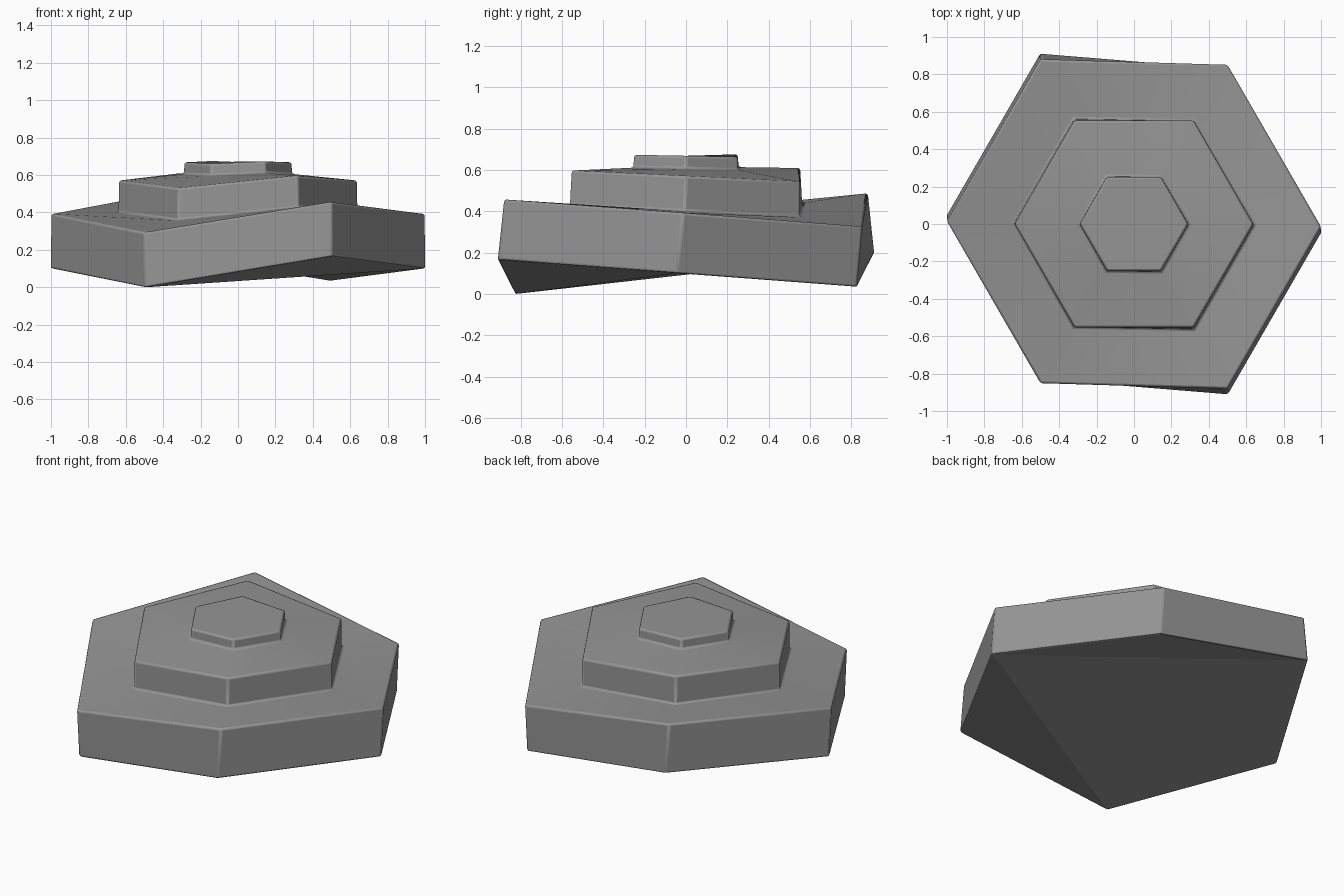
import bpy, bmesh, math

if "Cube" in bpy.data.objects:
    bpy.data.objects.remove(bpy.data.objects["Cube"])

# height offset of each corner (0, 60, ... 300 degrees) at full radius
WARP = [0.0, -0.067, 0.095, 0.0, -0.1, 0.065]

# profile rings from bottom to top: radius, height, sideways shear
RINGS = [(1.004, 0.100, 0.042), (1.0, 0.392, 0.014),
         (0.642, 0.400, 0.006), (0.638, 0.570, 0.0),
         (0.292, 0.605, 0.002), (0.289, 0.668, 0.0)]


def ring(bm, r, z, shear):
    verts = []
    for k in range(6):
        a = math.radians(60 * k)
        x, y = r * math.cos(a), r * math.sin(a)
        verts.append(bm.verts.new((x, y - math.copysign(shear, x), z + WARP[k] * r * r)))
    return verts


# stepped hexagonal plinth: skin the rings
bm = bmesh.new()
rings = [ring(bm, *p) for p in RINGS]
for lo, hi in zip(rings, rings[1:]):
    for k in range(6):
        n = (k + 1) % 6
        bm.faces.new((lo[k], lo[n], hi[n], hi[k]))

# top cap and folded underside
bm.faces.new(rings[-1])
b = rings[0]
for idx in ((2, 1, 0), (4, 3, 2, 0), (5, 4, 0)):
    bm.faces.new([b[i] for i in idx])
bm.normal_update()

mesh = bpy.data.meshes.new("stepped_hex_plinth")
bm.to_mesh(mesh)
bm.free()
plinth = bpy.data.objects.new("stepped_hex_plinth", mesh)
bpy.context.collection.objects.link(plinth)
bpy.context.view_layer.objects.active = plinth
plinth.select_set(True)

# dark grey surface
grey = bpy.data.materials.new("dark_grey")
grey.diffuse_color = (0.3, 0.3, 0.3, 1.0)
grey.use_nodes = True
grey.node_tree.nodes["Principled BSDF"].inputs["Base Color"].default_value = grey.diffuse_color
mesh.materials.append(grey)

# softened edges, underside kept faceted
bev = plinth.modifiers.new("edge_bevel", 'BEVEL')
bev.width = 0.011
bev.segments = 2
bev.limit_method = 'ANGLE'
bev.angle_limit = math.radians(35)
bpy.ops.object.shade_smooth_by_angle(angle=math.radians(35))
for f in mesh.polygons[-3:]:
    f.use_smooth = False
